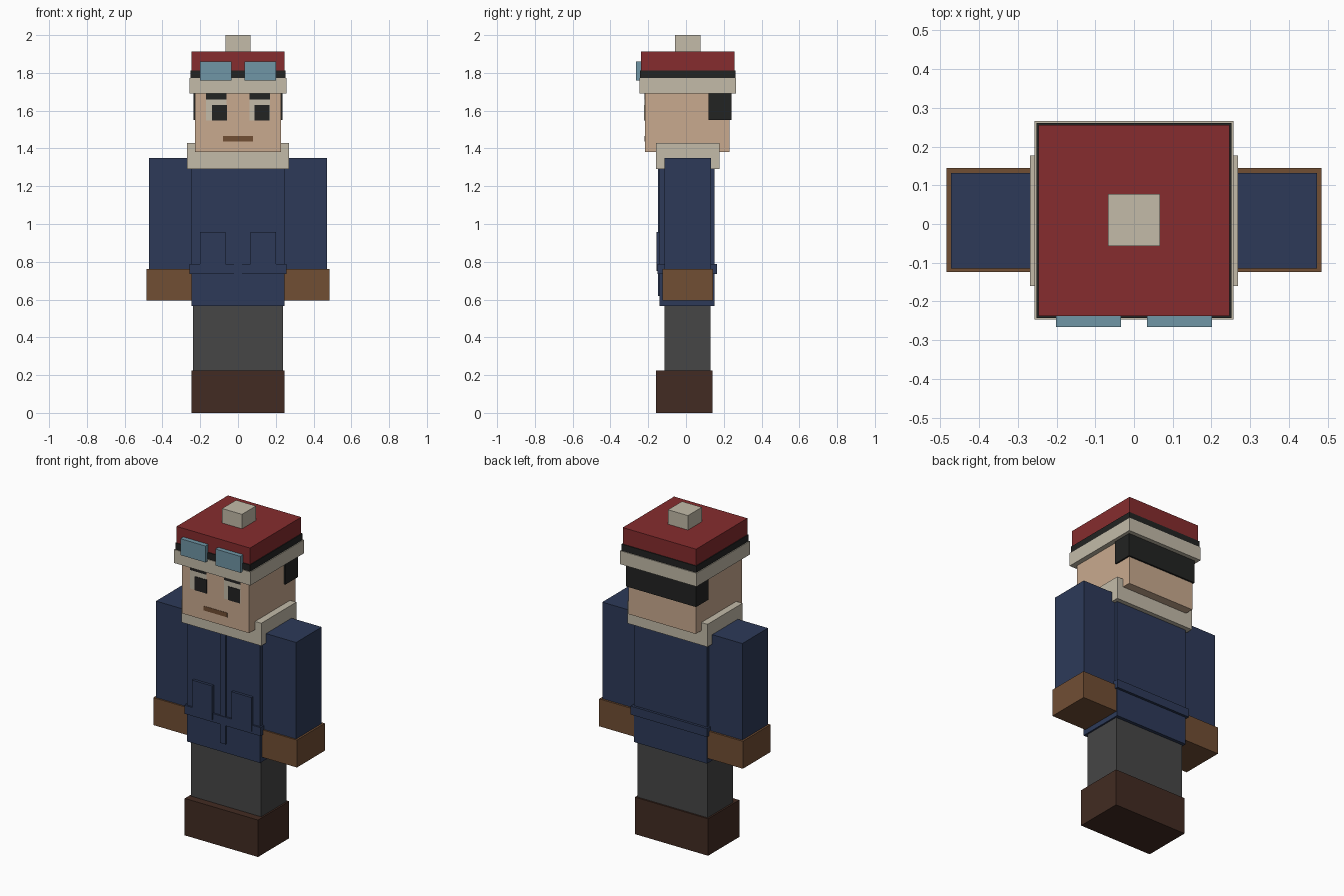
import bpy
import bmesh

cube = bpy.data.objects.get("Cube")
if cube:
    bpy.data.objects.remove(cube, do_unlink=True)


def linear(c):
    c /= 255
    return c / 12.92 if c <= 0.04045 else ((c + 0.055) / 1.055) ** 2.4


def material(name, *rgb):
    colour = (*[linear(c) for c in rgb], 1)
    mat = bpy.data.materials.new(name)
    mat.use_nodes = True
    mat.diffuse_color = colour
    bsdf = mat.node_tree.nodes["Principled BSDF"]
    bsdf.inputs["Base Color"].default_value = colour
    bsdf.inputs["Roughness"].default_value = 0.9
    return mat


navy = material("navy cloth", 45, 58, 89)
red = material("red cloth", 134, 44, 46)
cream = material("cream fur", 195, 187, 169)
skin = material("skin", 201, 170, 143)
black = material("black", 34, 35, 34)
brown = material("tan leather", 113, 78, 52)
grey = material("grey trousers", 70, 70, 70)
dark_brown = material("dark boot leather", 66, 43, 34)
glass = material("blue glass", 112, 150, 166)


def box(name, mat, x, y, z):
    """Flat-shaded box spanning the given (low, high) ranges."""
    bm = bmesh.new()
    bmesh.ops.create_cube(bm, size=1)
    for v in bm.verts:
        for i, (low, high) in enumerate((x, y, z)):
            v.co[i] = high if v.co[i] > 0 else low
    mesh = bpy.data.meshes.new(name)
    bm.to_mesh(mesh)
    bm.free()
    mesh.materials.append(mat)
    obj = bpy.data.objects.new(name, mesh)
    bpy.context.collection.objects.link(obj)
    return obj


def centred(name, mat, half, y, z):
    return box(name, mat, (-half, half), y, z)


def pair(name, mat, x, y, z):
    box("left_" + name, mat, x, y, z)
    box("right_" + name, mat, (-x[1], -x[0]), y, z)


# Legs
centred("boots", dark_brown, 0.247, (-0.16, 0.14), (0, 0.225))
centred("trousers", grey, 0.237, (-0.115, 0.13), (0.225, 0.565))

# Jacket
centred("jacket", navy, 0.247, (-0.14, 0.15), (0.565, 1.35))
centred("belt", navy, 0.257, (-0.15, 0.165), (0.735, 0.787))
centred("zip_flap", navy, 0.02, (-0.147, -0.135), (0.62, 1.32))
pair("pocket", navy, (0.065, 0.2), (-0.156, -0.135), (0.75, 0.957))
centred("fur_collar", cream, 0.269, (-0.16, 0.177), (1.292, 1.43))

# Arms
pair("sleeve", navy, (0.24, 0.472), (-0.115, 0.132), (0.76, 1.35))
pair("glove", brown, (0.24, 0.484), (-0.124, 0.144), (0.595, 0.762))

# Head
centred("head", skin, 0.227, (-0.217, 0.23), (1.38, 1.72))
centred("hair", black, 0.236, (0.12, 0.24), (1.55, 1.72))

# Face plates, with the pupils turned to the model's left
face = (-0.219, -0.214)
pair("eyebrow", black, (0.06, 0.17), face, (1.66, 1.7))
pair("eye_white", cream, (0.06, 0.17), face, (1.547, 1.66))
for side, start in (("left", 0.087), ("right", -0.138)):
    pupil = (start, start + 0.081)
    box(side + "_pupil", black, pupil, (-0.222, -0.215), (1.547, 1.63))
centred("mouth", brown, 0.08, face, (1.438, 1.465))

# Hat
centred("hat_fur_brim", cream, 0.257, (-0.247, 0.266), (1.69, 1.772))
centred("goggle_strap", black, 0.252, (-0.243, 0.261), (1.765, 1.812))
centred("hat_crown", red, 0.247, (-0.238, 0.256), (1.8, 1.912))
centred("hat_pompom", cream, 0.067, (-0.057, 0.077), (1.9, 2))
pair("goggle_lens", glass, (0.034, 0.202), (-0.266, -0.23), (1.76, 1.86))
